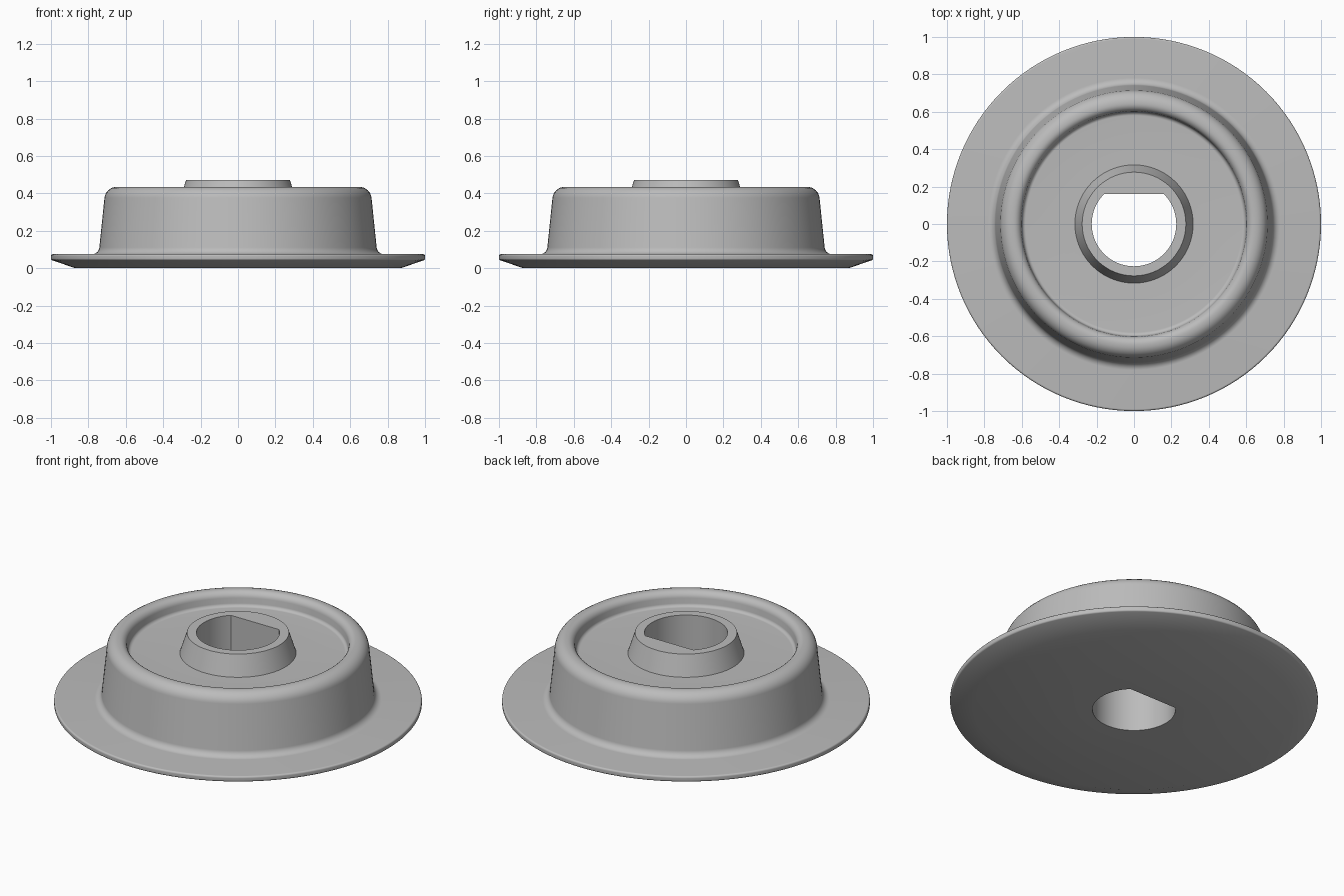
import bpy, bmesh, math
from mathutils import Vector

if "Cube" in bpy.data.objects:
    bpy.data.objects.remove(bpy.data.objects["Cube"], do_unlink=True)

SEGMENTS = 128
BORE_RADIUS = 0.226
BORE_FLAT = 0.16

grey = bpy.data.materials.new("plain grey")
grey.use_nodes = True
grey.diffuse_color = (0.5, 0.5, 0.5, 1)
grey.node_tree.nodes["Principled BSDF"].inputs["Base Color"].default_value = (0.5, 0.5, 0.5, 1)


def rounded(corners, steps=6):
    """Replace each (radius, height, fillet) corner with a tangent arc."""
    pts = [Vector(c[:2]) for c in corners]
    out = []
    for i, (r, z, fillet) in enumerate(corners):
        p = pts[i]
        if not fillet:
            out.append(p)
            continue
        a = (pts[i - 1] - p).normalized()
        b = (pts[i + 1] - p).normalized()
        half = a.angle(b) / 2
        centre = p + (a + b).normalized() * fillet / math.sin(half)
        start = p + a * fillet / math.tan(half) - centre
        end = p + b * fillet / math.tan(half) - centre
        for k in range(steps + 1):
            t = k / steps
            out.append(centre + (start * (1 - t) + end * t).normalized() * fillet)
    return out


# Closed cross-section: underside, flange, raised drum, recess, hub
profile = rounded([
    (BORE_RADIUS, 0, 0),
    (0.87, 0, 0),
    (1.0, 0.045, 0.01),
    (1.0, 0.075, 0.01),
    (0.745, 0.075, 0.04),
    (0.708, 0.435, 0.065),
    (0.607, 0.435, 0.04),
    (0.597, 0.352, 0.02),
    (0.316, 0.352, 0),
    (0.277, 0.473, 0),
    (BORE_RADIUS, 0.473, 0),
])

# Spin the section; the bore rings are clamped to give the D-shaped hole
bm = bmesh.new()
rings = []
for r, z in profile:
    ring = []
    for s in range(SEGMENTS):
        angle = math.tau * s / SEGMENTS
        x, y = r * math.cos(angle), r * math.sin(angle)
        if r <= BORE_RADIUS + 1e-5:
            y = min(y, BORE_FLAT)
        ring.append(bm.verts.new((x, y, z)))
    rings.append(ring)
for lower, upper in zip(rings, rings[1:] + rings[:1]):
    for s in range(SEGMENTS):
        n = (s + 1) % SEGMENTS
        bm.faces.new((lower[s], lower[n], upper[n], upper[s]))
bmesh.ops.recalc_face_normals(bm, faces=bm.faces)

mesh = bpy.data.meshes.new("flanged_hub")
bm.to_mesh(mesh)
bm.free()
mesh.materials.append(grey)
hub = bpy.data.objects.new("flanged_hub", mesh)
bpy.context.collection.objects.link(hub)

# Smooth curves, crisp bore and hub edges
bpy.ops.object.select_all(action='DESELECT')
hub.select_set(True)
bpy.context.view_layer.objects.active = hub
bpy.ops.object.shade_smooth_by_angle(angle=math.radians(30))
